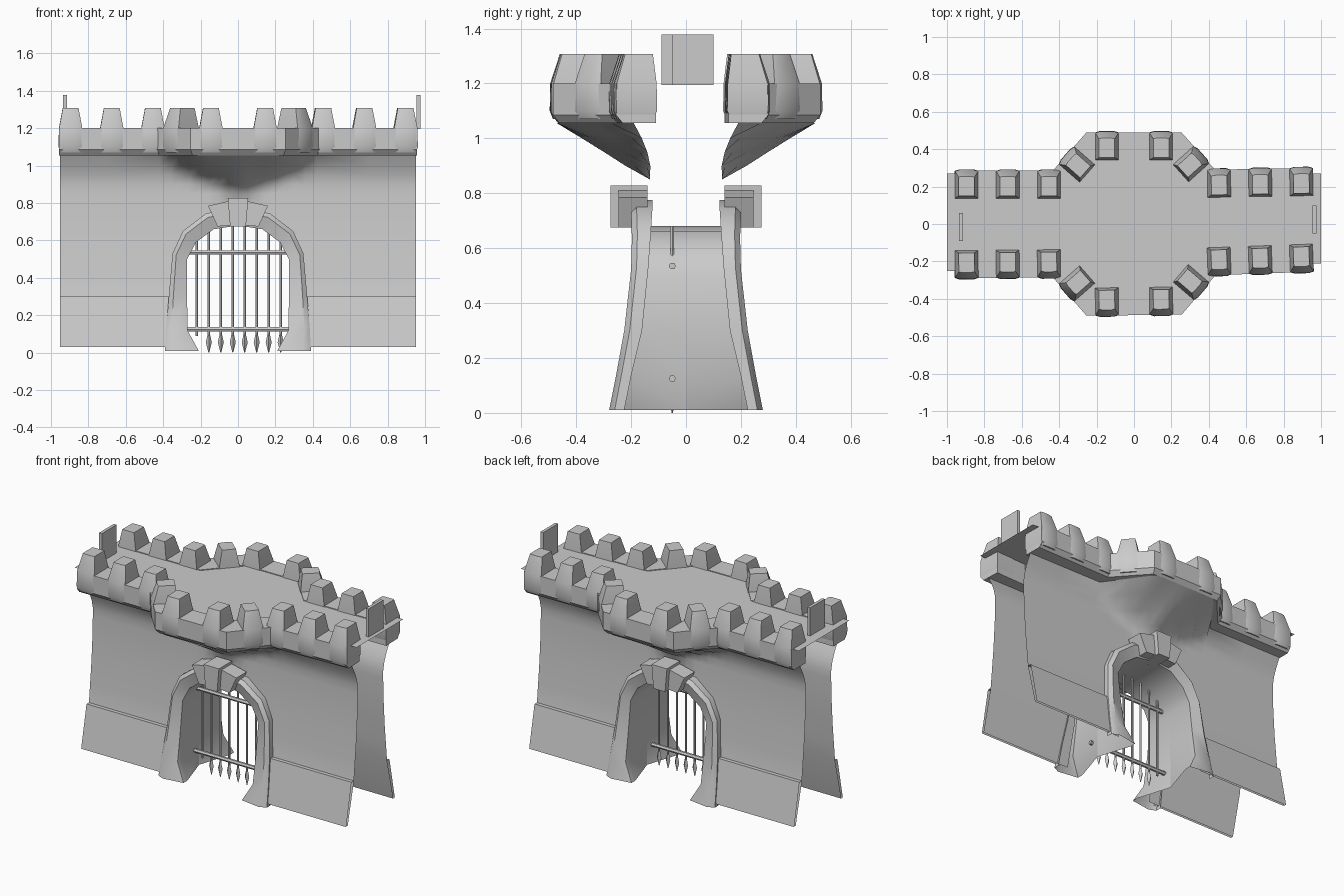
import bpy, bmesh, math
from mathutils import Vector

if "Cube" in bpy.data.objects:
    bpy.data.objects.remove(bpy.data.objects["Cube"])


def finish(name, bm, angle=40):
    bmesh.ops.remove_doubles(bm, verts=bm.verts, dist=0.0005)
    bmesh.ops.recalc_face_normals(bm, faces=bm.faces)
    mesh = bpy.data.meshes.new(name)
    bm.to_mesh(mesh)
    bm.free()
    mesh.shade_smooth()
    mesh.set_sharp_from_angle(angle=math.radians(angle))
    obj = bpy.data.objects.new(name, mesh)
    bpy.context.collection.objects.link(obj)
    return obj


def loft(bm, rows, closed=False, caps=False):
    """Skin consecutive rows of points with quads, dropping collapsed ones."""
    grid = [[bm.verts.new(p) for p in row] for row in rows]
    n = len(grid[0])
    for a, b in zip(grid, grid[1:]):
        for i in range(n if closed else n - 1):
            j = (i + 1) % n
            quad = []
            for v in (a[i], a[j], b[j], b[i]):
                if all((v.co - q.co).length > 0.001 for q in quad):
                    quad.append(v)
            if len(quad) > 2:
                bm.faces.new(quad)
    if caps:
        bm.faces.new(grid[0])
        bm.faces.new(grid[-1])


def interp(table, t):
    if t <= table[0][0]:
        return table[0][1]
    for (t0, v0), (t1, v1) in zip(table, table[1:]):
        if t <= t1:
            return v0 + (v1 - v0) * (t - t0) / (t1 - t0)
    return table[-1][1]


# Wall shape: depth by height, plus the bulge that carries the balcony
WALL = [(.03, .235), (.3, .17), (.55, .145), (.75, .132), (.9, .13), (.97, .145), (1.055, .19)]
BALCONY = [(0, .47), (.22, .47), (.42, .19)]
TOP = 1.055


def wall_depth(x, z):
    x = abs(x)
    y = interp(WALL, z)
    low = .85 + .45 * x
    if x < .42 and z > low:
        y += (interp(BALCONY, x) - .19) * ((z - low) / (TOP - low)) ** .8
    return y


HEIGHTS = [.03, .3, .42, .55, .65, .75, .85, .9, .95, 1.0, TOP]
ARCH_TOP = [(0, .73), (.1, .72), (.2, .67), (.31, .55)]


def build_wall(name, s):
    bm = bmesh.new()

    def column(x, over_arch):
        low = interp(ARCH_TOP, abs(x)) if over_arch else 0
        return [(x, s * wall_depth(x, max(z, low)), max(z, low)) for z in HEIGHTS]

    for side in (-1, 1):
        loft(bm, [column(side * x, False) for x in (.953, .7, .42, .36, .31)])
    loft(bm, [column(i * .31 / 6, True) for i in range(-6, 7)])
    finish(name, bm, 60)
    # Sloping plinth plates at the wall foot
    bm = bmesh.new()
    for side in (-1, 1):
        loft(bm, [[(side * x, s * y, z) for y, z in ((.17, .3), (.195, .3), (.25, .03))]
                  for x in (.953, .36)])
    finish(name + "_plinth", bm)


# Arch surround stations: inner x/z, outer x/z, face depth, tunnel x
STATIONS = [
    (.21, .01, .39, .01, .28, .28),
    (.27, .12, .383, .14, .255, .28),
    (.272, .3, .37, .3, .225, .275),
    (.272, .5, .35, .53, .2, .272),
    (.225, .59, .295, .65, .197, .225),
    (.13, .66, .17, .745, .2, .13),
    (0, .68, 0, .775, .2, 0),
]


def arch_stations():
    left = [(-a, b, -c, d, e, -f) for a, b, c, d, e, f in STATIONS]
    return left + STATIONS[-2::-1]


def build_arch(name, s):
    rows = []
    for ix, iz, ox, oz, face, tx in arch_stations():
        back = wall_depth(ox, oz) - .01
        mx, mz = ox * .75 + ix * .25, oz * .75 + iz * .25
        rows.append([(ox, s * back, oz), (ox, s * (face - .02), oz),
                     (mx, s * face, mz), (ix, s * (face - .02), iz),
                     (ix, s * (face - .06), iz), (tx, 0, iz)])
    bm = bmesh.new()
    loft(bm, rows)
    finish(name, bm, 45)


def prism(bm, outline, y0, y1):
    loft(bm, [[(x, y, z) for x, z in outline] for y in (y0, y1)], True, True)


def build_keystone(name, s):
    bm = bmesh.new()
    prism(bm, [(-.042, .675), (.042, .675), (.055, .828), (-.055, .828)], s * .14, s * .275)
    for side in (-1, 1):
        prism(bm, [(side * x, z) for x, z in ((.04, .68), (.11, .675), (.16, .785), (.05, .81))],
              s * .14, s * .245)
    finish(name, bm, 30)


# Parapet paths in plan
FRONT = [(-.957, -.215), (-.4, -.21), (-.22, -.415), (.22, -.41), (.4, -.2), (.955, -.18)]
BACK = [(-.957, .21), (-.4, .21), (-.22, .415), (.22, .415), (.4, .215), (.955, .225)]
BAND = [(-.07, TOP), (.05, TOP), (.075, 1.085), (.075, 1.2), (-.07, 1.2)]


def outward(p, q, s):
    d = (Vector(q) - Vector(p)).normalized()
    return Vector((-d.y, d.x)) * s


def build_parapet(name, path, s):
    normals = [outward(p, q, s) for p, q in zip(path, path[1:])]
    rows = []
    for i, p in enumerate(path):
        a, b = normals[max(i - 1, 0)], normals[min(i, len(normals) - 1)]
        miter = (a + b) / (1 + a.dot(b))
        rows.append([(*(Vector(p) + miter * d), z) for d, z in BAND])
    bm = bmesh.new()
    loft(bm, rows, True, True)
    finish(name, bm, 35)

    # Tapered merlons along the band
    bm = bmesh.new()
    for x in [side * v for side in (-1, 1) for v in (.895, .675, .455, .305, .145)]:
        i = max(k for k in range(len(normals)) if path[k][0] <= x)
        n = normals[i]
        t = Vector((n.y, -n.x))
        c = Vector((x, interp(path, x)))
        rings = []
        for half, inner, outer, z in ((.055, -.06, .07, 1.07), (.064, -.075, .082, 1.1),
                                      (.062, -.073, .08, 1.2), (.042, -.06, .045, 1.308)):
            rings.append([(*(c + t * u + n * d), z) for u, d in
                          ((-half, inner), (half, inner), (half, outer * .9),
                           (half * .6, outer), (-half * .6, outer), (-half, outer * .9))])
        loft(bm, rings, True, True)
    finish(name + "_merlons", bm, 40)


for label, s, path in (("front", -1, FRONT), ("back", 1, BACK)):
    build_wall(label + "_wall", s)
    build_arch(label + "_arch", s)
    build_keystone(label + "_keystone", s)
    build_parapet(label + "_parapet", path, s)

# Walkway sheet
bm = bmesh.new()
edge_back = [(-1, .27), (-.38, .27), (-.22, .488), (0, .488), (.22, .488), (.4, .27), (1, .27)]
edge_front = [(-1, -.25), (-.38, -.26), (-.2, -.485), (0, -.485), (.23, -.485), (.4, -.24), (1, -.21)]
loft(bm, [[(x, y, 1.195) for x, y in e] for e in (edge_front, edge_back)])
finish("walkway", bm)

# Upright plates at both ends of the walkway
for name, x, y in (("right_end_plate", -.925, -.015), ("left_end_plate", .965, .025)):
    bm = bmesh.new()
    prism(bm, [(x - .01, 1.195), (x + .01, 1.195), (x + .01, 1.378), (x - .01, 1.378)],
          y - .075, y + .075)
    finish(name, bm, 30)


# Portcullis
def turned(bm, axis, profile, start, sides=6):
    """Rings of given radius at given distances along the x or z axis."""
    rows = []
    for t, r in profile:
        ring = []
        for k in range(sides):
            a = math.tau * k / sides
            u, v = r * math.cos(a), r * math.sin(a)
            off = (t, u, v) if axis == "x" else (u, v, t)
            ring.append(Vector(start) + Vector(off))
        rows.append(ring)
    loft(bm, rows, True, True)


GATE_Y = -.05
bm = bmesh.new()
for i in range(8):
    x = -.22 + .064 * i
    turned(bm, "z", [(.09, .007), (.68, .007)], (x, GATE_Y, 0))
    if i:
        turned(bm, "z", [(0, .002), (.055, .016), (.1, .006)], (x, GATE_Y, 0), 4)
for z in (.125, .535):
    turned(bm, "x", [(-.295, .013), (.295, .013)], (0, GATE_Y, z))
finish("portcullis", bm, 50)
